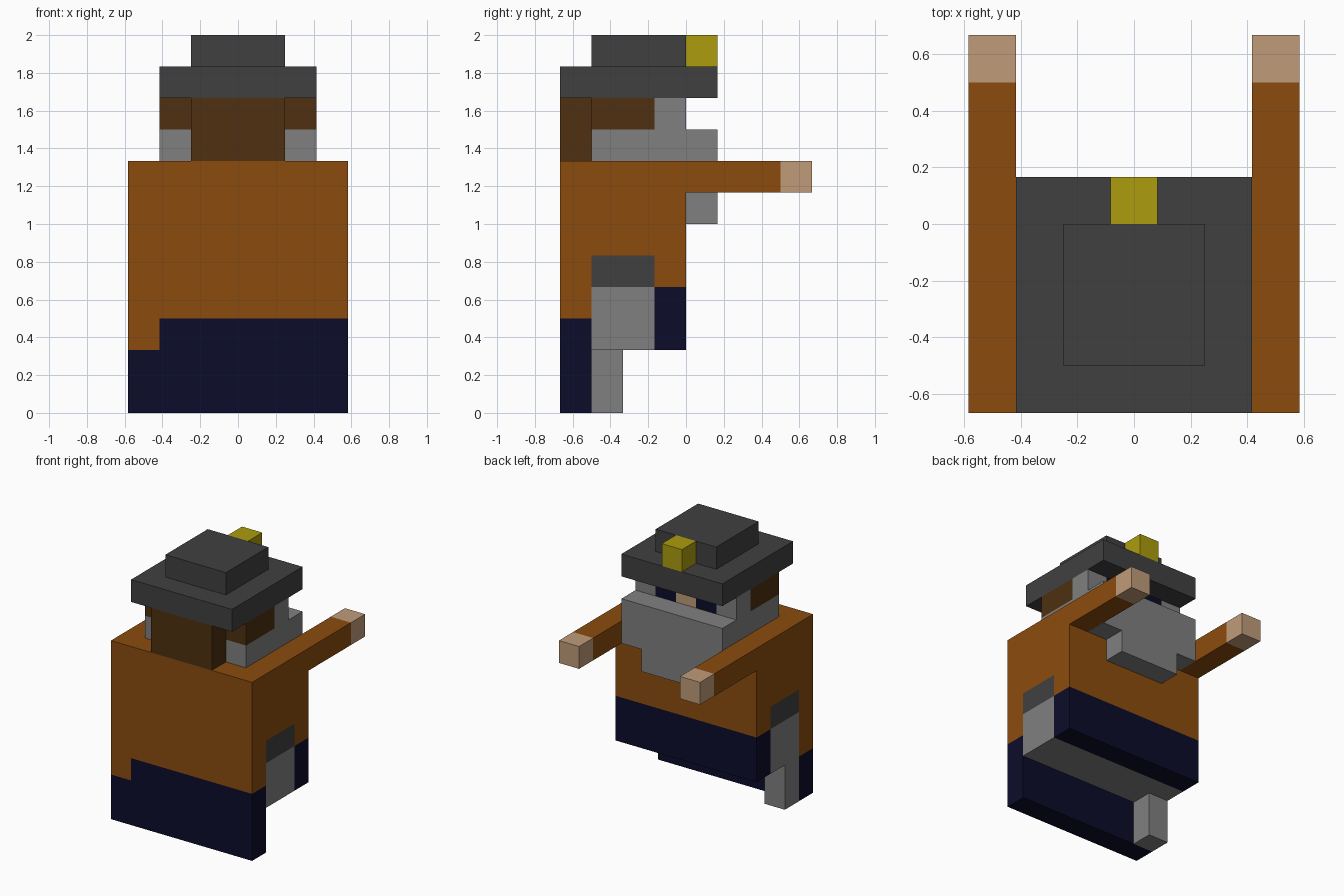
import bpy
import bmesh
from mathutils import Vector

cube = bpy.data.objects.get("Cube")
if cube:
    bpy.data.objects.remove(cube, do_unlink=True)

U = 1 / 6  # edge of one block


def material(name, rgb):
    linear = [((c / 255 + 0.055) / 1.055) ** 2.4 if c > 10 else c / 3295 for c in rgb]
    mat = bpy.data.materials.new(name)
    mat.use_nodes = True
    mat.diffuse_color = (*linear, 1)
    mat.node_tree.nodes["Principled BSDF"].inputs["Base Color"].default_value = (*linear, 1)
    return mat


ORANGE = material("orange_cloth", (139, 76, 13))
NAVY = material("navy", (12, 12, 43))
GREY = material("grey", (128, 128, 128))
DARK = material("dark_grey", (64, 64, 64))
BROWN = material("brown_hair", (78, 48, 16))
SKIN = material("skin", (192, 156, 121))
YELLOW = material("yellow", (172, 156, 15))


def prism(name, mat, outline, sweep):
    """Sweep a closed outline, given in blocks, along a vector."""
    bm = bmesh.new()
    face = bm.faces.new([bm.verts.new(Vector(p) * U) for p in outline])
    swept = bmesh.ops.extrude_face_region(bm, geom=[face])["geom"]
    verts = [v for v in swept if isinstance(v, bmesh.types.BMVert)]
    bmesh.ops.translate(bm, verts=verts, vec=Vector(sweep) * U)
    bmesh.ops.recalc_face_normals(bm, faces=bm.faces)
    mesh = bpy.data.meshes.new(name)
    bm.to_mesh(mesh)
    bm.free()
    mesh.materials.append(mat)
    obj = bpy.data.objects.new(name, mesh)
    bpy.context.collection.objects.link(obj)
    return obj


def box(name, mat, x, y, z):
    """Box from its ranges along each axis, in blocks."""
    base = [(x[0], y[0], z[0]), (x[1], y[0], z[0]), (x[1], y[1], z[0]), (x[0], y[1], z[0])]
    return prism(name, mat, base, (0, 0, z[1] - z[0]))


def pair(name, mat, x, y, z):
    """The same box on both sides."""
    box("left_" + name, mat, x, y, z)
    box("right_" + name, mat, (-x[1], -x[0]), y, z)


WIDE, HEAD, NARROW = (-3.5, 3.5), (-2.5, 2.5), (-1.5, 1.5)

# Legs and lower body
box("trouser_leg", NAVY, WIDE, (-4, -3), (0, 2))
box("trouser_hip", NAVY, (-2.5, 3.5), (-4, -3), (2, 3))
box("trouser_lap", NAVY, WIDE, (-1, 0), (2, 4))
box("hip_band", GREY, WIDE, (-3, -1), (2, 4))
box("hip_band_top", DARK, WIDE, (-3, -1), (4, 5))
box("peg_leg", GREY, (-3.5, -2.5), (-3, -2), (0, 2))

# Coat, stepped around the hip band
steps = [(-4, 3), (-3, 3), (-3, 5), (-1, 5), (-1, 4), (0, 4), (0, 8), (-4, 8)]
prism("coat", ORANGE, [(-3.5, y, z) for y, z in steps], (7, 0, 0))
box("coat_tail", ORANGE, (-3.5, -2.5), (-4, -3), (2, 3))

# Outstretched arms
pair("arm", ORANGE, (2.5, 3.5), (0, 3), (7, 8))
pair("hand", SKIN, (2.5, 3.5), (3, 4), (7, 8))

# Head
box("jaw", GREY, HEAD, (-3, 0), (8, 9))
box("hair", BROWN, HEAD, (-3, -1), (9, 10))
box("ponytail", BROWN, NARROW, (-4, -3), (8, 10))
pair("sideburn", GREY, (1.5, 2.5), (-1, 0), (9, 10))
pair("eye", NAVY, (0.5, 1.5), (-1, 0), (9, 10))
box("nose", SKIN, (-0.5, 0.5), (-1, 0), (9, 10))

# Beard, narrower at its tip
half = [(2.5, 9), (2.5, 7), (1.5, 7), (1.5, 6)]
shape = half + [(-x, z) for x, z in reversed(half)]
prism("beard", GREY, [(x, 0, z) for x, z in shape], (0, 1, 0))

# Hat
box("hat_brim", DARK, HEAD, (-4, 1), (10, 11))
box("hat_crown", DARK, NARROW, (-3, 0), (11, 12))
box("hat_lamp", YELLOW, (-0.5, 0.5), (0, 1), (11, 12))
